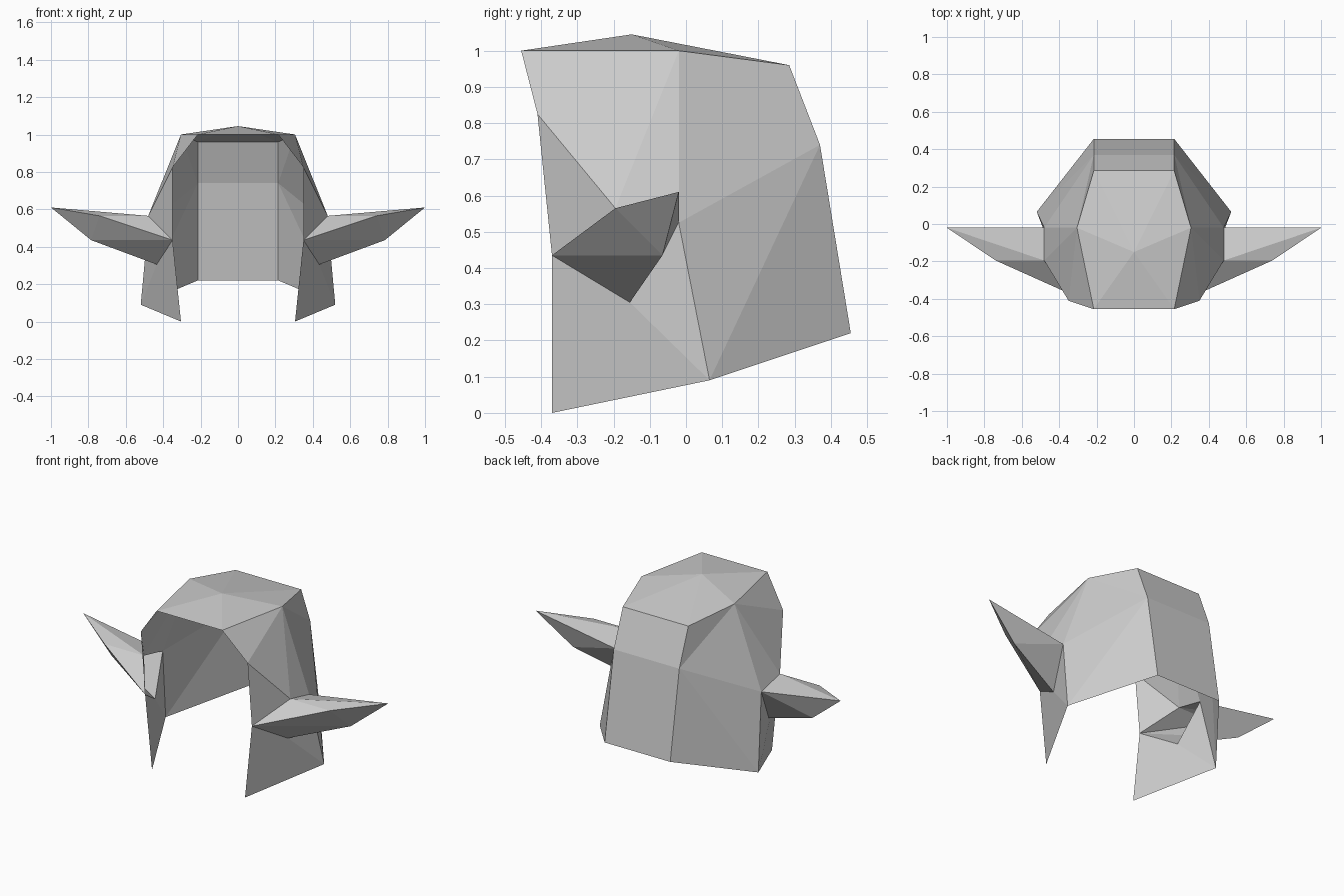
import bpy
import bmesh

if "Cube" in bpy.data.objects:
    bpy.data.objects.remove(bpy.data.objects["Cube"], do_unlink=True)

# One plain colour for the whole model
grey = bpy.data.materials.new("plain_grey")
grey.use_nodes = True
colour = (0.6, 0.6, 0.6, 1)
grey.diffuse_color = colour
grey.node_tree.nodes["Principled BSDF"].inputs["Base Color"].default_value = colour

# Corner points of the left half
points = {
    "apex": (0, -0.15, 1.045),
    "brow": (0.215, -0.455, 1.0),
    "crown_side": (0.305, -0.02, 1.0),
    "crown_back": (0.215, 0.285, 0.96),
    "nape": (0.215, 0.37, 0.74),
    "back_hem": (0.215, 0.455, 0.22),
    "temple": (0.35, -0.41, 0.825),
    "cheek": (0.35, -0.37, 0.435),
    "cheek_tip": (0.305, -0.37, 0),
    "side_hem": (0.52, 0.065, 0.09),
    "horn_root_top": (0.48, -0.195, 0.565),
    "horn_root_back": (0.48, -0.02, 0.525),
    "horn_root_low": (0.435, -0.155, 0.305),
    "horn_bend_top": (0.74, -0.195, 0.565),
    "horn_bend_low": (0.785, -0.065, 0.435),
    "horn_tip": (1.0, -0.02, 0.61),
}
# Matching points on the centre line
for name in ("brow", "crown_back", "nape", "back_hem"):
    points["mid_" + name] = (0, *points[name][1:])


def mirrored_part(name, faces):
    """Build flat faces between named points; the first face must look up."""
    bm = bmesh.new()
    verts = {}
    for face in faces:
        for key in face.split():
            if key not in verts:
                verts[key] = bm.verts.new(points[key])
        bm.faces.new([verts[key] for key in face.split()])
    bmesh.ops.recalc_face_normals(bm, faces=bm.faces[:])
    bm.faces.ensure_lookup_table()
    bm.normal_update()
    if bm.faces[0].normal.z < 0:
        bmesh.ops.reverse_faces(bm, faces=bm.faces[:])
    mesh = bpy.data.meshes.new(name)
    bm.to_mesh(mesh)
    bm.free()
    mesh.materials.append(grey)
    obj = bpy.data.objects.new(name, mesh)
    bpy.context.collection.objects.link(obj)
    mirror = obj.modifiers.new("mirror", "MIRROR")
    mirror.use_axis[0] = True
    return obj


# Open shell: crown, back, sides and cheek guards
mirrored_part("helmet_shell", [
    "apex mid_brow brow",
    "apex brow crown_side",
    "apex crown_side crown_back",
    "apex crown_back mid_crown_back",
    "mid_crown_back crown_back nape mid_nape",
    "mid_nape nape back_hem mid_back_hem",
    "crown_side nape crown_back",
    "crown_side horn_root_back nape",
    "horn_root_back side_hem nape",
    "nape side_hem back_hem",
    "brow temple crown_side",
    "temple horn_root_top crown_side",
    "crown_side horn_root_top horn_root_back",
    "temple cheek horn_root_top",
    "cheek cheek_tip side_hem horn_root_low",
    "horn_root_low side_hem horn_root_back",
])

# Hollow side horns, open to the inside of the shell
mirrored_part("side_horns", [
    "horn_root_top horn_bend_top horn_tip",
    "horn_root_top horn_tip horn_root_back",
    "cheek horn_bend_top horn_root_top",
    "cheek horn_bend_low horn_bend_top",
    "horn_bend_top horn_bend_low horn_tip",
    "cheek horn_root_low horn_bend_low",
    "horn_root_back horn_tip horn_bend_low",
    "horn_root_back horn_bend_low horn_root_low",
])
